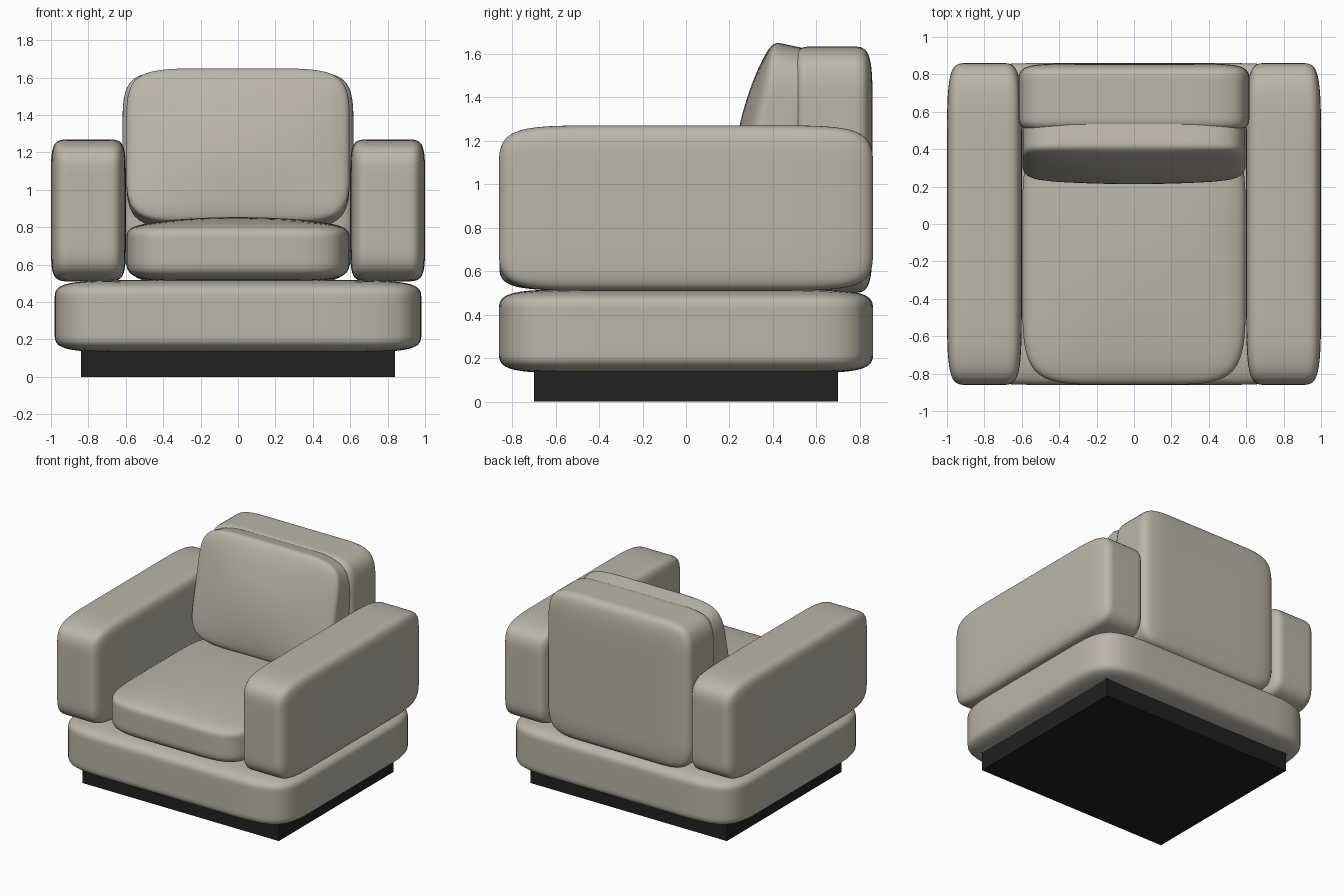
import bpy
import bmesh
from math import radians
from mathutils import Vector

cube = bpy.data.objects.get("Cube")
if cube:
    bpy.data.objects.remove(cube, do_unlink=True)


def make_material(name, colour, roughness):
    mat = bpy.data.materials.new(name)
    mat.use_nodes = True
    mat.diffuse_color = (*colour, 1)
    shader = mat.node_tree.nodes["Principled BSDF"]
    shader.inputs["Base Color"].default_value = (*colour, 1)
    shader.inputs["Roughness"].default_value = roughness
    return mat


fabric = make_material("warm grey fabric", (0.50, 0.465, 0.395), 0.9)
dark = make_material("black plinth", (0.015, 0.015, 0.015), 0.6)


def make_block(name, low, high, mat, cuts=0, puff=None, tilt=0):
    """Box between two corners; cuts make it a soft subdivided pad.
    puff = (axis, side, amount) lowers the rim of one face to crown it."""
    low, high = Vector(low), Vector(high)
    size = high - low
    bm = bmesh.new()
    bmesh.ops.create_cube(bm, size=1)
    if cuts:
        bmesh.ops.subdivide_edges(bm, edges=bm.edges[:], cuts=cuts, use_grid_fill=True)
    for v in bm.verts:
        on_rim = sum(abs(c) > 0.49 for c in v.co) > 1
        lower = puff and on_rim and v.co[puff[0]] * puff[1] > 0.49
        v.co = v.co * size
        if lower:
            v.co[puff[0]] -= puff[1] * puff[2]
    mesh = bpy.data.meshes.new(name)
    bm.to_mesh(mesh)
    bm.free()
    mesh.materials.append(mat)
    obj = bpy.data.objects.new(name, mesh)
    bpy.context.collection.objects.link(obj)
    obj.location = (low + high) / 2
    obj.rotation_euler.x = radians(tilt)
    if cuts:
        mesh.shade_smooth()
        soft = obj.modifiers.new("soft", "SUBSURF")
        soft.levels = soft.render_levels = 3
    return obj


# Plinth and upholstered base
make_block("plinth", (-0.84, -0.70, 0), (0.84, 0.70, 0.16), dark)
make_block("base", (-0.98, -0.86, 0.13), (0.98, 0.86, 0.517), fabric, cuts=3)

# Armrests
for name, side in (("left_arm", 1), ("right_arm", -1)):
    inner, outer = sorted((0.60 * side, 1.0 * side))
    make_block(name, (inner, -0.86, 0.51), (outer, 0.86, 1.27), fabric, cuts=3)

# Backrest
make_block("backrest", (-0.617, 0.485, 0.50), (0.617, 0.858, 1.633), fabric, cuts=3)

# Loose cushions, crowned on the faces that meet the sitter
make_block("seat_cushion", (-0.597, -0.858, 0.51), (0.597, 0.50, 0.857), fabric,
           cuts=2, puff=(2, 1, 0.04))
make_block("back_cushion", (-0.597, 0.235, 0.80), (0.597, 0.575, 1.645), fabric,
           cuts=2, puff=(1, -1, 0.06), tilt=-12)
